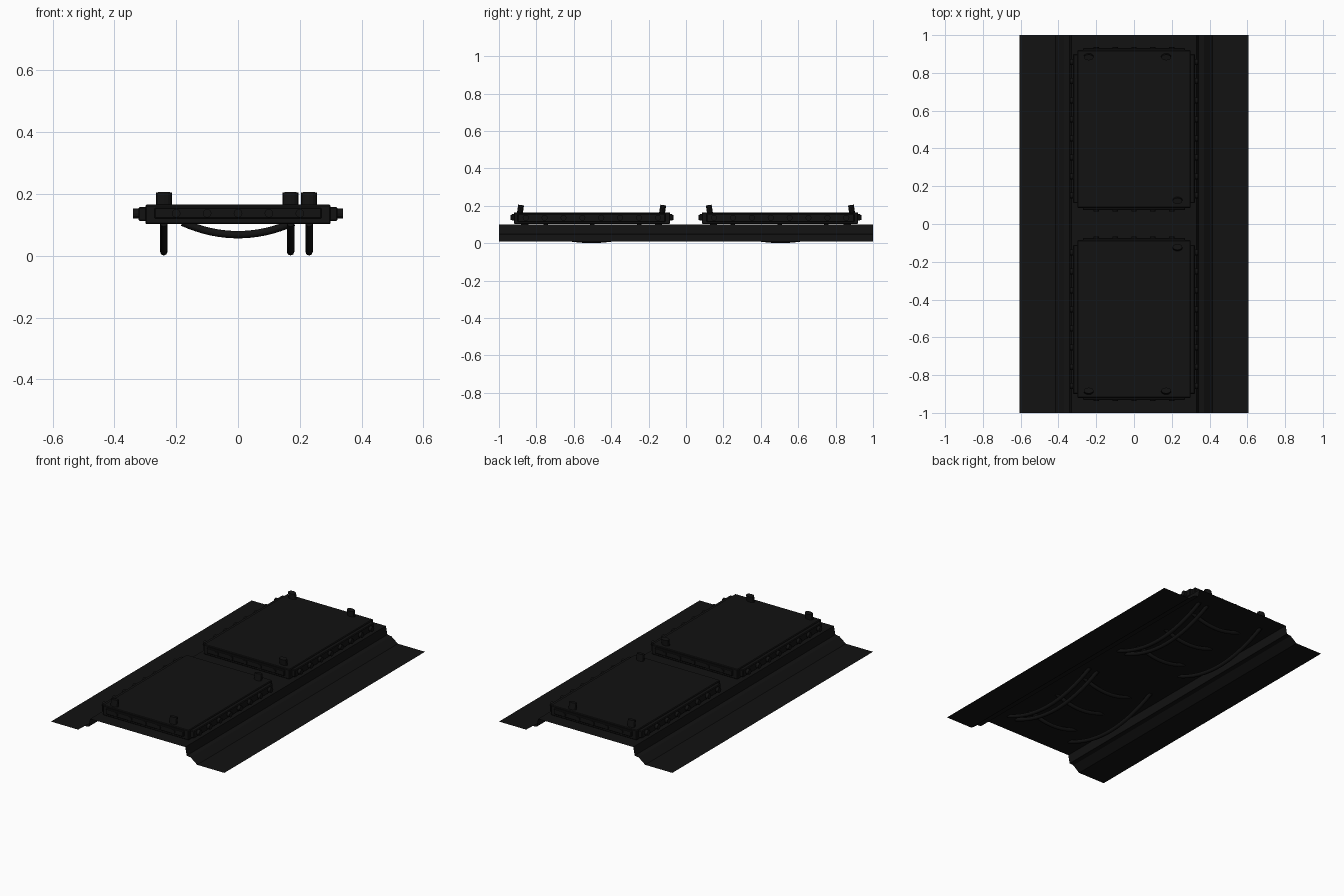
import bpy, bmesh, math
from mathutils import Matrix, Vector

if "Cube" in bpy.data.objects:
    bpy.data.objects.remove(bpy.data.objects["Cube"])

black = bpy.data.materials.new("black")
black.diffuse_color = (0.006, 0.006, 0.006, 1)
black.use_nodes = True
black.node_tree.nodes["Principled BSDF"].inputs["Base Color"].default_value = black.diffuse_color


def finish(name, bm):
    me = bpy.data.meshes.new(name)
    bm.to_mesh(me)
    bm.free()
    me.materials.append(black)
    ob = bpy.data.objects.new(name, me)
    bpy.context.collection.objects.link(ob)
    return ob


def box(name, x0, x1, y0, y1, z0, z1, bevel=0.0):
    bm = bmesh.new()
    m = Matrix.Translation(((x0 + x1) / 2, (y0 + y1) / 2, (z0 + z1) / 2)) @ \
        Matrix.Diagonal((x1 - x0, abs(y1 - y0), z1 - z0, 1))
    bmesh.ops.create_cube(bm, size=1, matrix=m)
    if bevel:
        bmesh.ops.bevel(bm, geom=bm.edges[:], offset=bevel, segments=1, affect='EDGES')
    return finish(name, bm)


def cylinder(name, loc, r, depth, rot=None, squash=1.0):
    bm = bmesh.new()
    m = Matrix.Translation(loc) @ (rot or Matrix()) @ Matrix.Diagonal((1, squash, 1, 1))
    bmesh.ops.create_cone(bm, cap_ends=True, segments=12, radius1=r, radius2=r,
                          depth=depth, matrix=m)
    return finish(name, bm)


def cable(name, a, b, low, r=0.012):
    # sagging round cable between two points
    cu = bpy.data.curves.new(name, 'CURVE')
    cu.dimensions = '3D'
    cu.bevel_depth = r
    cu.bevel_resolution = 2
    cu.use_fill_caps = True
    n = 17
    sp = cu.splines.new('POLY')
    sp.points.add(n - 1)
    a, b = Vector(a), Vector(b)
    for i in range(n):
        t = i / (n - 1)
        p = a.lerp(b, t)
        p.z -= (a.z - low) * 4 * t * (1 - t)
        sp.points[i].co = (*p, 1)
    cu.materials.append(black)
    ob = bpy.data.objects.new(name, cu)
    bpy.context.collection.objects.link(ob)


# folded floor sheet: open profile pulled along y
half = [(0.605, 0.01), (0.415, 0.01), (0.37, 0.045), (0.342, 0.048), (0.332, 0.1)]
profile = [(-x, z) for x, z in half] + [(x, z) for x, z in reversed(half)]
bm = bmesh.new()
rows = [[bm.verts.new((x, y, z)) for x, z in profile] for y in (-1, 1)]
for i in range(len(profile) - 1):
    bm.faces.new((rows[0][i], rows[0][i + 1], rows[1][i + 1], rows[1][i]))
finish("floor_sheet", bm)

# two hatches, mirrored front to back
for s, tag in ((-1, "front"), (1, "back")):
    box(tag + "_hatch", -0.30, 0.30, *sorted((s * 0.085, s * 0.92)), 0.102, 0.165, 0.004)

    # raised rails and bolts on the long edges
    for sx in (-1, 1):
        x0, x1 = sorted((sx * 0.295, sx * 0.322))
        box(tag + "_side_rail", x0, x1, *sorted((s * 0.11, s * 0.90)), 0.112, 0.158, 0.004)
        for k in range(8):
            cylinder(tag + "_rail_bolt", (sx * 0.328, s * (0.15 + k * 0.101), 0.136),
                     0.016, 0.024, Matrix.Rotation(math.pi / 2, 4, 'Y'))

    # rails and bolts on the short edges
    for yc, d in ((0.92, 1), (0.085, -1)):
        box(tag + "_end_rail", -0.27, 0.27,
            *sorted((s * (yc - d * 0.005), s * (yc + d * 0.012))), 0.12, 0.155, 0.003)
        for k in range(5):
            cylinder(tag + "_end_bolt", (-0.2 + k * 0.1, s * (yc + d * 0.012), 0.137),
                     0.014, 0.012, Matrix.Rotation(math.pi / 2, 4, 'X'))

    # leaning pegs on top
    for x, y, lean in ((-0.24, 0.885, -1), (0.17, 0.885, -1), (0.23, 0.125, -1)):
        cylinder(tag + "_peg", (x, s * y, 0.182), 0.026, 0.044,
                 Matrix.Rotation(0.15 * s, 4, 'X'), 0.6)

    # lengthwise cables hanging under the hatch
    for x in (-0.24, 0.17, 0.23):
        cable(tag + "_long_cable", (x, s * 0.13, 0.105), (x, s * 0.88, 0.105), 0.0125)
    # crosswise cables
    for y in (0.25, 0.5, 0.75):
        cable(tag + "_cross_cable", (-0.18, s * y, 0.108), (0.18, s * y, 0.108), 0.068)
